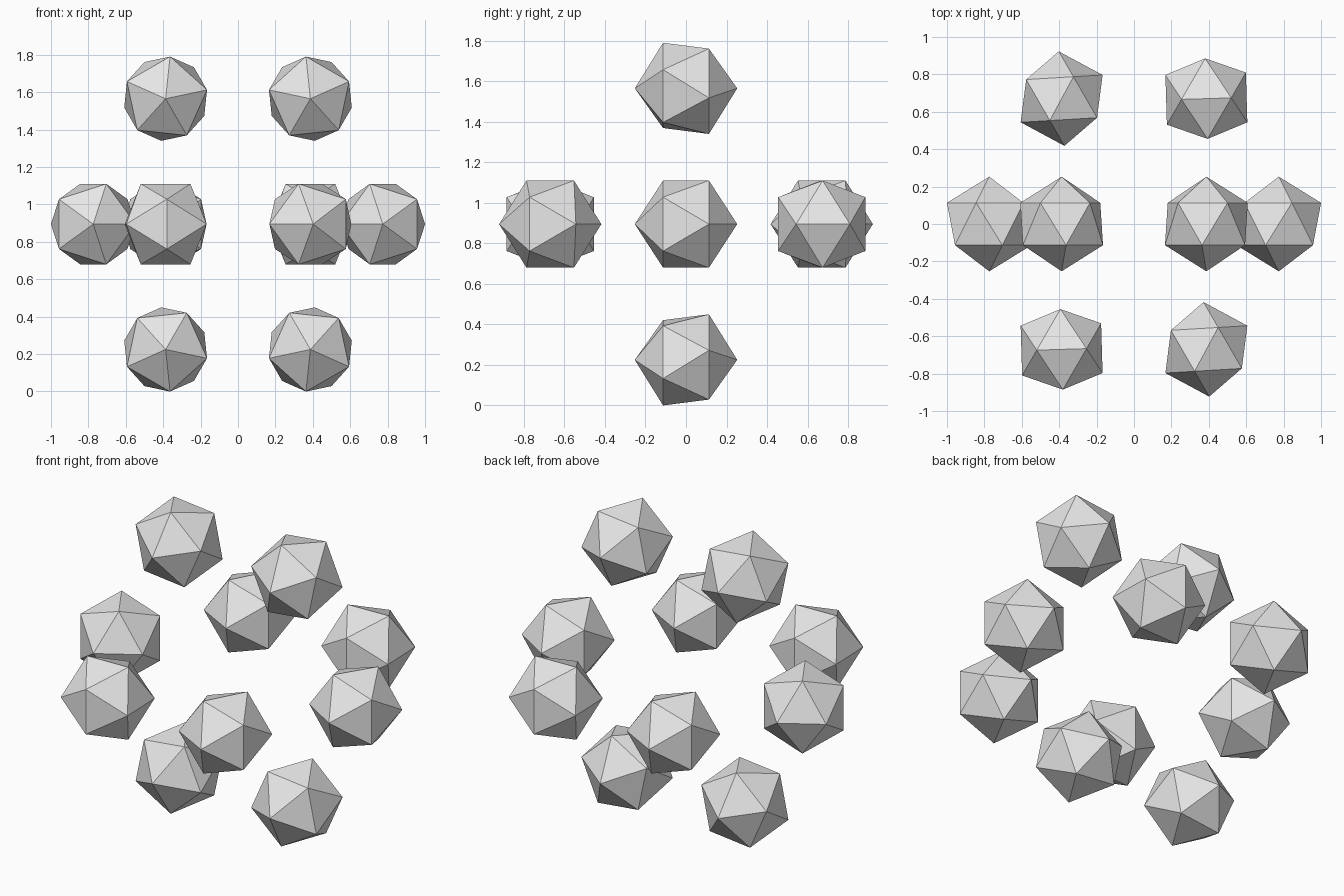
import bpy
import bmesh
from math import radians
from mathutils import Matrix, Vector

BALL_RADIUS = 0.253
RING_RADIUS = 0.774
CENTRE = Vector((0, 0, 0.895))

cube = bpy.data.objects.get("Cube")
if cube:
    bpy.data.objects.remove(cube, do_unlink=True)

# Single plain grey material
GREY = (0.8, 0.8, 0.8, 1)
grey = bpy.data.materials.new("light grey")
grey.use_nodes = True
grey.diffuse_color = GREY
bsdf = next(n for n in grey.node_tree.nodes if n.type == 'BSDF_PRINCIPLED')
bsdf.inputs["Base Color"].default_value = GREY

# Shared twenty-sided ball, its pole turned to the front
mesh = bpy.data.meshes.new("ball")
bm = bmesh.new()
bmesh.ops.create_icosphere(bm, subdivisions=1, radius=BALL_RADIUS,
                           matrix=Matrix.Rotation(radians(90), 4, 'X'))
bm.to_mesh(mesh)
bm.free()
mesh.materials.append(grey)


def add_ball(name, axis, degrees):
    """Swing the left-hand ball around the ring, turning with it."""
    turn = Matrix.Rotation(radians(degrees), 4, axis)
    ball = bpy.data.objects.new(name, mesh)
    ball.matrix_world = (Matrix.Translation(CENTRE) @ turn
                         @ Matrix.Translation((-RING_RADIUS, 0, 0)))
    bpy.context.collection.objects.link(ball)


# Upright ring of six, and a level ring sharing its two side balls
for step in range(6):
    add_ball(f"upright_ring_ball_{step + 1}", 'Y', 60 * step)
    if step % 3:
        add_ball(f"level_ring_ball_{step + 1}", 'Z', 60 * step)
